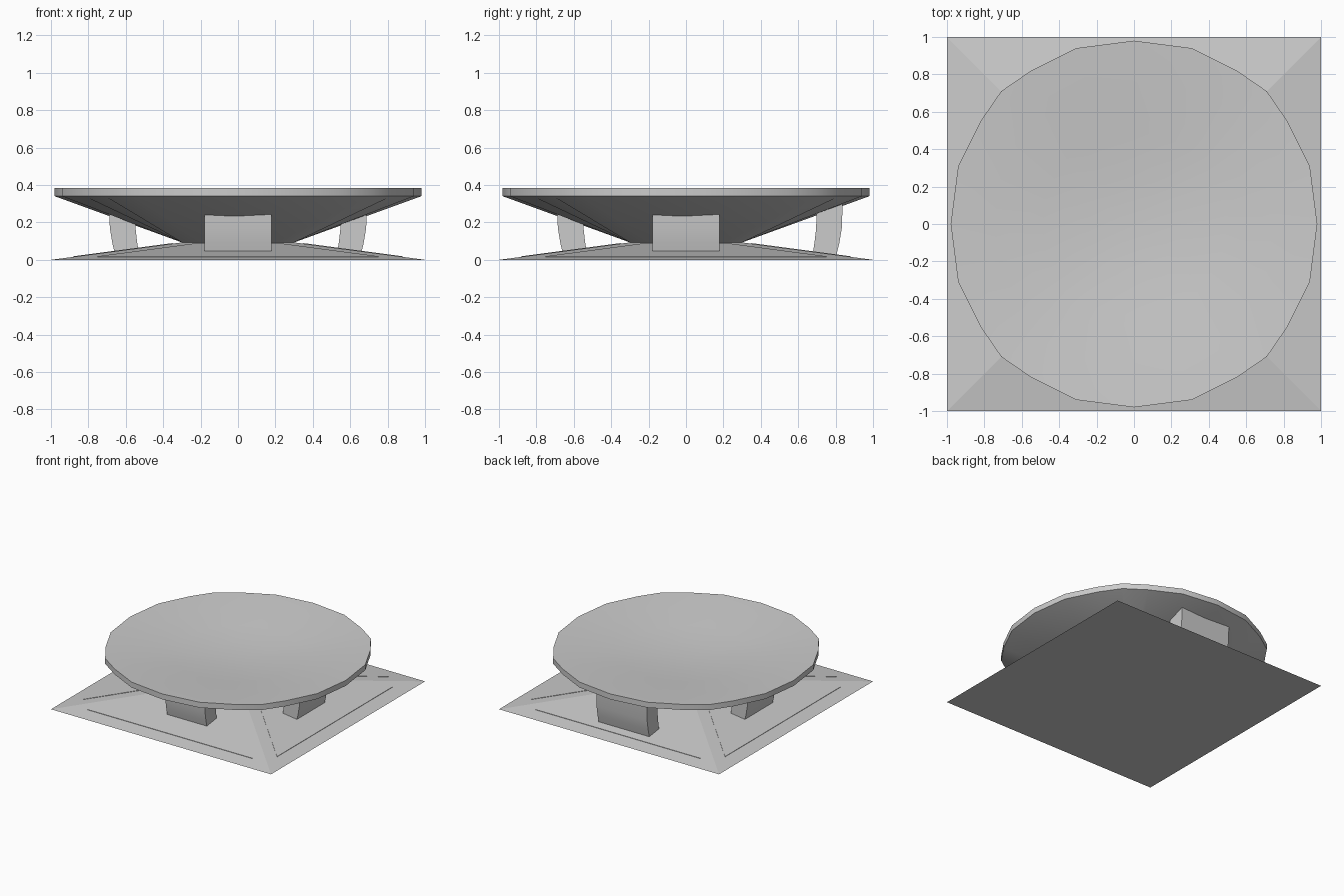
import bpy, bmesh, math
from mathutils import Matrix

if "Cube" in bpy.data.objects:
    bpy.data.objects.remove(bpy.data.objects["Cube"])


def make(name, verts, faces, smooth=False):
    me = bpy.data.meshes.new(name)
    me.from_pydata(verts, [], faces)
    bm = bmesh.new()
    bm.from_mesh(me)
    bmesh.ops.recalc_face_normals(bm, faces=bm.faces)
    bm.to_mesh(me)
    bm.free()
    ob = bpy.data.objects.new(name, me)
    bpy.context.collection.objects.link(ob)
    if smooth:
        bpy.ops.object.select_all(action='DESELECT')
        ob.select_set(True)
        bpy.context.view_layer.objects.active = ob
        bpy.ops.object.shade_smooth_by_angle(angle=math.radians(30))
    return ob


def square(s, z):
    return [(-s, -s, z), (s, -s, z), (s, s, z), (-s, s, z)]


# Low pyramid base with a flat top
make("base", square(1, 0) + square(0.3, 0.093),
     [(3, 2, 1, 0), (4, 5, 6, 7)] +
     [(i, (i + 1) % 4, 4 + (i + 1) % 4, 4 + i) for i in range(4)])


def slope(y):
    return (1 - y) * 0.093 / 0.7


# Thin inlaid panel on each slope, leaving a ridge strip at the corners
for i, side in enumerate(("front", "right", "back", "left")):
    outline = [(-0.75, -0.88), (0.75, -0.88), (0.22, -0.35), (-0.22, -0.35)]
    v = [(x, y, slope(-y) + dz) for dz in (-0.004, 0.003) for x, y in outline]
    panel = make(side + "_panel", v,
                 [(3, 2, 1, 0), (4, 5, 6, 7)] +
                 [(k, (k + 1) % 4, 4 + (k + 1) % 4, 4 + k) for k in range(4)])
    panel.data.transform(Matrix.Rotation(i * math.pi / 2, 4, 'Z'))

# Dish: square foot lofted to a 24-sided rim, with a shallow hollow on top
quarter = [(0.71, -0.71), (0.82, -0.55), (0.94, -0.31),
           (0.98, 0), (0.94, 0.31), (0.82, 0.55)]
rim, foot = [], []
for q in range(4):
    c, s = round(math.cos(q * math.pi / 2)), round(math.sin(q * math.pi / 2))
    for k, (x, y) in enumerate(quarter):
        rim.append((c * x - s * y, s * x + c * y))
        fx, fy = 0.3, -0.3 + 0.1 * k
        foot.append((c * fx - s * fy, s * fx + c * fy))
n = len(rim)
rings = [(foot, 1, 0.093), (rim, 1, 0.34), (rim, 1, 0.385),
         (rim, 0.76, 0.368), (rim, 0.5, 0.342), (rim, 0.25, 0.323)]
verts = [(x * f, y * f, z) for pts, f, z in rings for x, y in pts]
faces = [tuple(range(n))]
for r in range(len(rings) - 1):
    for k in range(n):
        a, b = r * n + k, r * n + (k + 1) % n
        faces.append((a, b, b + n, a + n))
verts.append((0, 0, 0.316))
last = (len(rings) - 1) * n
faces += [(last + k, last + (k + 1) % n, len(verts) - 1) for k in range(n)]
make("dish", verts, faces, True)

# Curved support blocks between base and dish; the back one is larger
profile = [(0.655, 0.02), (0.672, 0.09), (0.685, 0.17), (0.69, 0.27),
           (0.55, 0.235), (0.548, 0.17), (0.54, 0.10), (0.528, 0.02)]


def support(name, half_width, shift, lift, turn):
    m = len(profile)
    v = []
    for sx in (-half_width, half_width):
        for y, z in profile:
            v.append((sx, -y - shift, z + (lift if z > 0.2 else 0)))
    f = [tuple(range(m)), tuple(range(2 * m - 1, m - 1, -1))]
    f += [(k, (k + 1) % m, m + (k + 1) % m, m + k) for k in range(m)]
    ob = make(name, v, f, True)
    ob.data.transform(Matrix.Rotation(turn * math.pi / 2, 4, 'Z'))


support("front_support", 0.18, 0, 0, 0)
support("right_support", 0.18, 0, 0, 1)
support("back_support", 0.23, 0.148, 0.04, 2)
support("left_support", 0.18, 0, 0, 3)
